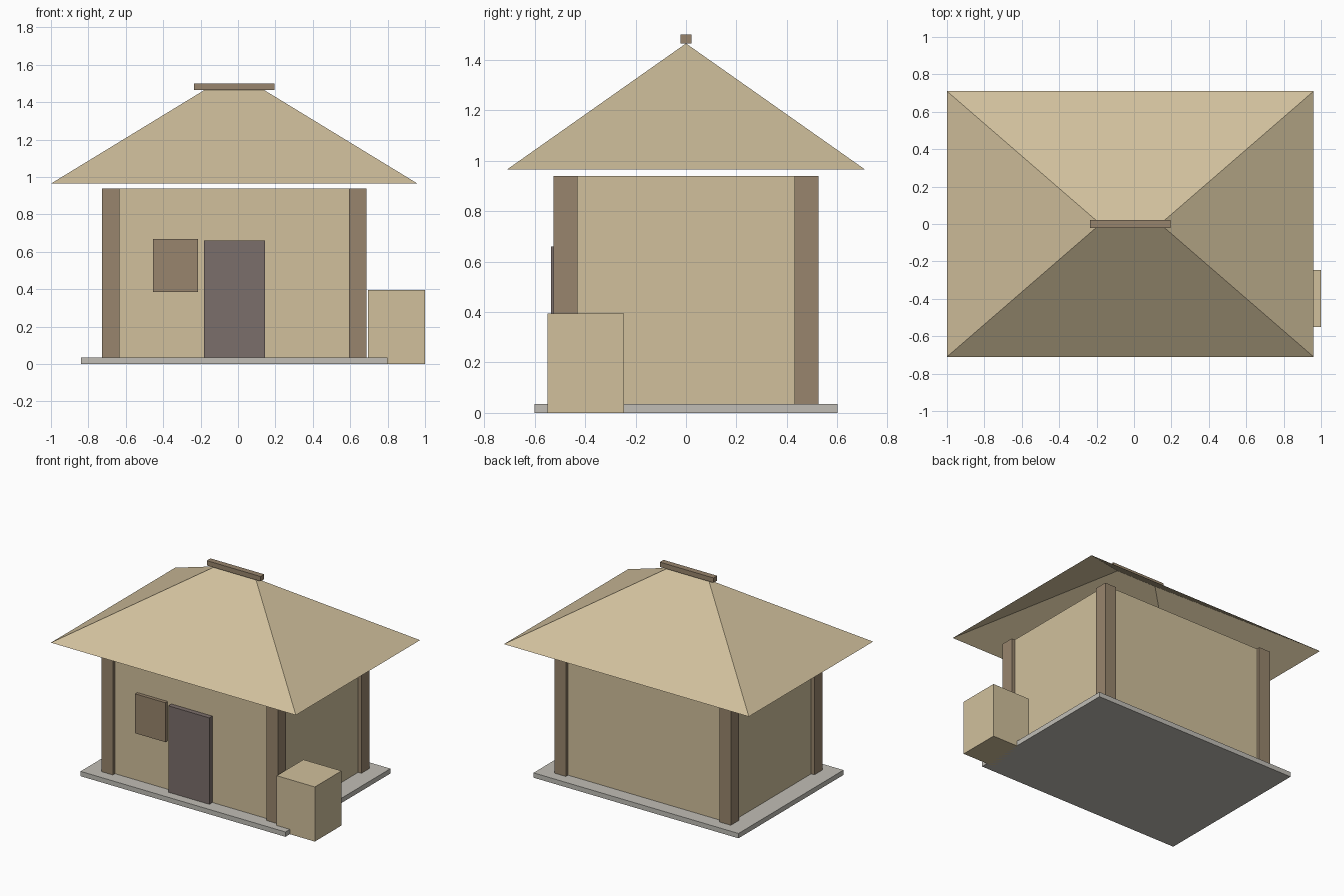
import bpy
import bmesh

default = bpy.data.objects.get("Cube")
if default:
    bpy.data.objects.remove(default, do_unlink=True)


def material(name, colour):
    mat = bpy.data.materials.new(name)
    mat.use_nodes = True
    mat.diffuse_color = (*colour, 1)
    shader = next(n for n in mat.node_tree.nodes if n.type == "BSDF_PRINCIPLED")
    shader.inputs["Base Color"].default_value = (*colour, 1)
    shader.inputs["Roughness"].default_value = 0.9
    return mat


straw = material("straw tan", (0.637, 0.527, 0.333))
timber = material("brown timber", (0.314, 0.235, 0.153))
door_wood = material("dark door wood", (0.198, 0.156, 0.145))
stone = material("grey stone", (0.533, 0.515, 0.468))


def add_object(name, bm, mat):
    mesh = bpy.data.meshes.new(name)
    bm.to_mesh(mesh)
    bm.free()
    mesh.materials.append(mat)
    obj = bpy.data.objects.new(name, mesh)
    bpy.context.collection.objects.link(obj)
    return obj


def box(name, mat, x, y, z):
    """Box spanning the given (low, high) range on each axis."""
    bm = bmesh.new()
    bmesh.ops.create_cube(bm, size=1)
    for v in bm.verts:
        v.co = [span[0] if c < 0 else span[1] for c, span in zip(v.co, (x, y, z))]
    return add_object(name, bm, mat)


MID = -0.02        # house centre on x
WALL_TOP = 0.94
EAVES, RIDGE = 0.965, 1.465

# Foundation and walls
box("foundation", stone, (MID - 0.82, MID + 0.82), (-0.6, 0.6), (0, 0.035))
box("walls", straw, (MID - 0.68, MID + 0.68), (-0.5, 0.5), (0.03, WALL_TOP))

# Corner posts
for side, sx in (("left", 1), ("right", -1)):
    for end, sy in (("front", -1), ("back", 1)):
        cx, cy = MID + sx * 0.66, sy * 0.478
        box(f"{end}_{side}_post", timber, (cx - 0.046, cx + 0.046),
            (cy - 0.047, cy + 0.047), (0.001, WALL_TOP))

# Door and window shutter on the front
box("door", door_wood, (-0.183, 0.145), (-0.535, -0.49), (0.001, 0.66))
box("window_shutter", timber, (-0.455, -0.213), (-0.525, -0.49), (0.385, 0.67))

# Hipped roof, a thin shell open underneath
bm = bmesh.new()
eave = [bm.verts.new((MID + sx * 0.98, sy * 0.71, EAVES))
        for sx, sy in ((-1, -1), (1, -1), (1, 1), (-1, 1))]
west, east = [bm.verts.new((MID + sx * 0.16, 0, RIDGE)) for sx in (-1, 1)]
bm.faces.new((eave[0], eave[1], east, west))
bm.faces.new((eave[1], eave[2], east))
bm.faces.new((eave[2], eave[3], west, east))
bm.faces.new((eave[3], eave[0], west))
add_object("roof", bm, straw)

# Ridge beam
box("ridge_beam", timber, (MID - 0.215, MID + 0.215), (-0.021, 0.021), (RIDGE, 1.5))

# Crate beside the house
box("crate", straw, (0.695, 1.0), (-0.55, -0.245), (0, 0.395))
